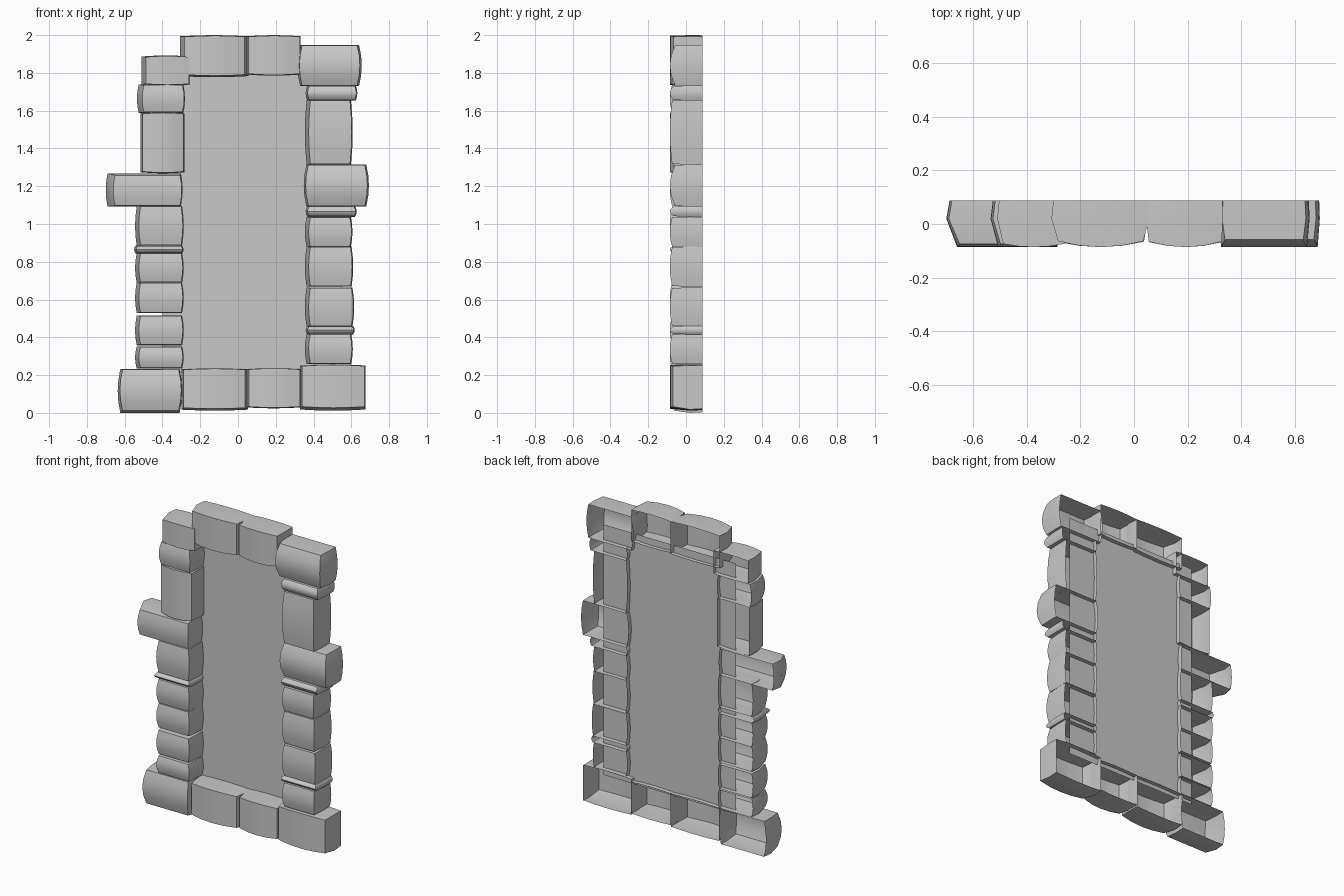
import bpy
import bmesh
import math

cube = bpy.data.objects.get("Cube")
if cube:
    bpy.data.objects.remove(cube, do_unlink=True)

# One grey stone colour
stone_mat = bpy.data.materials.new("stone_grey")
stone_mat.use_nodes = True
grey = (0.58, 0.58, 0.58, 1)
stone_mat.diffuse_color = grey
stone_mat.node_tree.nodes["Principled BSDF"].inputs["Base Color"].default_value = grey

BACK, WAIST, PEAK = 0.087, 0.02, -0.086


def finish(name, bm, smooth):
    mesh = bpy.data.meshes.new(name)
    bm.to_mesh(mesh)
    bm.free()
    mesh.materials.append(stone_mat)
    obj = bpy.data.objects.new(name, mesh)
    bpy.context.collection.objects.link(obj)
    if smooth:
        bpy.ops.object.select_all(action="DESELECT")
        obj.select_set(True)
        bpy.context.view_layer.objects.active = obj
        bpy.ops.object.shade_smooth_by_angle(angle=math.radians(35))
    return obj


def stone(name, x0, x1, z0, z1, axis="z", left=0.02, right=0.005,
          low=0.004, high=0.003, bulge=0.009, swell=0.012):
    """Hollow block, open at the back, swelling halfway along its axis.
    left, right, low and high draw the front face in from the outline."""
    bm = bmesh.new()
    bx, bz = (bulge, 0) if axis == "x" else (0, bulge)
    steps = (-1, -0.5, 0, 0.5, 1)

    def point(u, v, y, inset):
        a0, a1 = x0 + bz + left * inset, x1 - bz - right * inset
        b0, b1 = z0 + bx + low * inset, z1 - bx - high * inset
        x = (a0 + a1) / 2 + u * ((a1 - a0) / 2 + bz * (1 - v * v))
        z = (b0 + b1) / 2 + v * ((b1 - b0) / 2 + bx * (1 - u * u))
        return bm.verts.new((x, y, z))

    # Front face as a curved patch
    grid = {}
    for u in steps:
        for v in steps:
            drop = u * u if axis == "x" else v * v
            grid[u, v] = point(u, v, PEAK + swell * drop, 1)
    for u, u2 in zip(steps, steps[1:]):
        for v, v2 in zip(steps, steps[1:]):
            bm.faces.new([grid[u, v], grid[u2, v], grid[u2, v2], grid[u, v2]])

    # Side walls: widest at the waist, drawn in slightly at the open back
    rim = ([(u, -1) for u in steps[:-1]] + [(1, v) for v in steps[:-1]]
           + [(-u, 1) for u in steps[:-1]] + [(-1, -v) for v in steps[:-1]])
    loops = [[grid[k] for k in rim],
             [point(u, v, WAIST, 0) for u, v in rim],
             [point(u, v, BACK, 0.3) for u, v in rim]]
    for near, far in zip(loops, loops[1:]):
        for i in range(len(rim)):
            j = (i + 1) % len(rim)
            bm.faces.new([near[i], far[i], far[j], near[j]])
    return finish(name, bm, True)


# Base course
stone("base_stone_right_corner", -0.637, -0.295, 0.0, 0.232, left=0.012, low=0.012,
      bulge=0.014, swell=0.022)
stone("base_stone_mid_right", -0.30, 0.052, 0.012, 0.237, "x", right=0.015, low=0.01,
      left=0.012, bulge=0.005, swell=0.02)
stone("base_stone_mid_left", 0.046, 0.332, 0.024, 0.238, "x", left=0.012, bulge=0.005,
      swell=0.018)
stone("base_stone_left_corner", 0.328, 0.676, 0.012, 0.257, "x", low=0.015, left=0.012,
      bulge=0.006, swell=0.016)

# Right jamb, bottom to top
for i, (z0, z1) in enumerate([(0.235, 0.352), (0.358, 0.516), (0.528, 0.69),
                              (0.688, 0.846), (0.884, 1.096)]):
    stone(f"right_jamb_stone_{i + 1}", -0.545, -0.287, z0, z1)
stone("right_jamb_band", -0.55, -0.288, 0.843, 0.886, left=0.01, swell=0.018)
stone("right_jutting_stone", -0.70, -0.293, 1.093, 1.268, left=0.04, high=0.01)
stone("right_tall_stone", -0.517, -0.283, 1.268, 1.592, "x", left=0.012, bulge=0.006,
      swell=0.022)
stone("right_upper_stone", -0.535, -0.28, 1.588, 1.738, left=0.028)
stone("right_top_stone", -0.51, -0.255, 1.733, 1.892, "x", left=0.022, bulge=0.005)

# Left jamb, bottom to top
for i, (x1, z0, z1) in enumerate([(0.608, 0.258, 0.418), (0.615, 0.457, 0.664),
                                  (0.61, 0.668, 0.88), (0.606, 0.878, 1.038),
                                  (0.607, 1.314, 1.656)]):
    stone(f"left_jamb_stone_{i + 1}", 0.354, x1, z0, z1)
for i, (x1, z0, z1) in enumerate([(0.618, 0.415, 0.46), (0.628, 1.038, 1.095),
                                  (0.632, 1.653, 1.733)]):
    stone(f"left_jamb_band_{i + 1}", 0.358, x1, z0, z1, left=0.01, swell=0.018)
stone("left_jutting_stone", 0.348, 0.693, 1.092, 1.315, left=0.01, right=0.008,
      bulge=0.014, swell=0.028)

# Lintel course
stone("lintel_stone_right", -0.308, 0.055, 1.777, 2.0, "x", right=0.02, left=0.025,
      low=0.008, bulge=0.006, swell=0.022)
stone("lintel_stone_left", 0.045, 0.332, 1.785, 2.0, "x", left=0.01, bulge=0.006,
      swell=0.02)
stone("lintel_stone_left_corner", 0.315, 0.655, 1.73, 1.948, left=0.01, right=0.01,
      bulge=0.014, swell=0.028)

# Flat panel filling the opening, its edges tucked inside the stones
bm = bmesh.new()
corners = [(-0.40, 0.21), (0.55, 0.21), (0.55, 1.83), (-0.40, 1.83)]
bm.faces.new([bm.verts.new((x, 0.058, z)) for x, z in corners])
finish("door_panel", bm, False)
